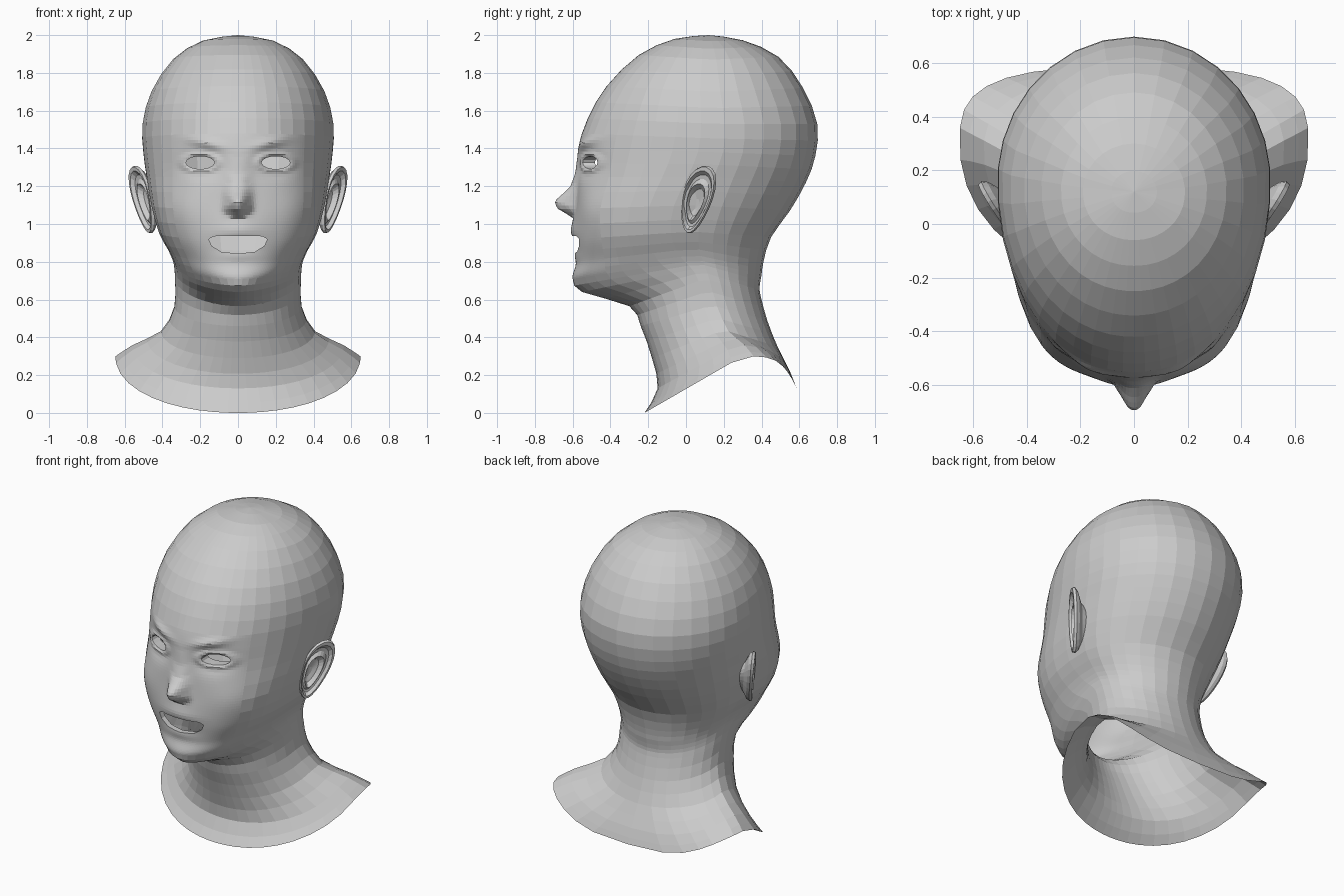
import bpy, bmesh, math
from mathutils import Vector

cube = bpy.data.objects.get("Cube")
if cube:
    bpy.data.objects.remove(cube)

skin = bpy.data.materials.new("plain grey")
skin.use_nodes = True
GREY = (0.6, 0.6, 0.6, 1)
skin.diffuse_color = GREY
skin.node_tree.nodes["Principled BSDF"].inputs["Base Color"].default_value = GREY

# Key rings, crown to collar: front y, z / side x, y, z / back y, z
RINGS = [
    (.12, 2, 0, .12, 2, .12, 2),
    (-.06, 1.98, .19, .12, 1.968, .3, 1.973),
    (-.25, 1.895, .345, .13, 1.87, .49, 1.885),
    (-.42, 1.73, .46, .14, 1.7, .62, 1.72),
    (-.52, 1.56, .507, .16, 1.53, .695, 1.53),
    (-.57, 1.4, .503, .15, 1.38, .685, 1.36),
    (-.575, 1.25, .485, .1, 1.25, .635, 1.22),
    (-.58, 1.08, .46, .05, 1.1, .55, 1.07),
    (-.58, .92, .42, .03, .96, .45, .93),
    (-.58, .8, .37, .04, .87, .41, .8),
    (-.6, .71, .345, .06, .81, .4, .73),
    (-.55, .64, .338, .08, .77, .39, .67),
    (-.3, .565, .335, .1, .71, .395, .62),
    (-.24, .46, .338, .14, .57, .43, .49),
    (-.18, .29, .41, .2, .44, .485, .35),
    (-.15, .13, .56, .27, .36, .55, .22),
    (-.22, 0, .65, .3, .3, .585, .13),
]
SPANS = len(RINGS) - 1

# Nose height above the face, by z
NOSE = [(1.03, 0), (1.06, .05), (1.08, .09), (1.11, .112), (1.135, .102),
        (1.16, .072), (1.2, .035), (1.27, .012), (1.36, 0)]


def bell(d, width):
    return math.exp(-(d / width) ** 2)


def ring_at(v):
    """Smoothly interpolated ring between the key rings."""
    i = min(int(v), SPANS - 1)
    t = v - i
    rows = [RINGS[min(max(i + k, 0), SPANS)] for k in (-1, 0, 1, 2)]
    return [b + t / 2 * (c - a + t * (2 * a - 5 * b + 4 * c - d + t * (3 * (b - c) + d - a)))
            for a, b, c, d in zip(*rows)]


def surface(u, v):
    """Point on the head; u runs around from the front, v from crown to collar."""
    fy, fz, sx, sy, sz, by, bz = ring_at(v)
    t = math.copysign(math.pi * (abs(u) / math.pi) ** 1.3, u)
    c, s = math.cos(t), math.sin(t)
    collar = max(0, v - SPANS + 2) / 2
    if c > 0:
        # Broad cheeks, pointed chin
        power = 2.08 + .6 * bell(fz - 1, .22) - .4 * bell(fz - .63, .11)
        end_y, end_z, droop = fy, fz, 1
    else:
        power, end_y, end_z, droop = 2 + 1.1 * collar, by, bz, 1 + 3 * collar
    k = abs(c) ** (2 / power)
    x = math.copysign(sx * abs(s) ** (2 / power), s)
    return Vector((x, sy + (end_y - sy) * k, sz + (end_z - sz) * k ** droop))


def nose_height(z):
    for (z0, h0), (z1, h1) in zip(NOSE, NOSE[1:]):
        if z0 <= z <= z1:
            return h0 + (h1 - h0) * (z - z0) / (z1 - z0)
    return 0


def relief(x, z):
    """Forward height of the facial features."""
    a = abs(x)
    h = nose_height(z - 5 * min(a, .08) ** 2) * math.exp(-(a / .056) ** 2.4)
    h += .016 * bell(a - .06, .022) * bell(z - 1.085, .03)           # nostril wings
    h -= .035 * bell(a - .19, .1) * bell(z - 1.32, .07)              # eye sockets
    eye = math.hypot((a - .2) / .08, (z - 1.325) / .04)
    h += .014 * bell(eye - 1.1, .35)                                 # eyelids
    h += .018 * bell(a - .17, .09) * bell(z - 1.395 - .2 * a, .027)  # brows
    h += .022 * bell(x, .13) * bell(z - .98, .1)                     # muzzle
    h += .008 * bell(x, .12) * bell(z - .96, .035)                   # upper lip
    h += .008 * bell(x, .1) * bell(z - .83, .03)                     # lower lip
    h += .008 * bell(a - .32, .1) * bell(z - 1.08, .1)               # cheeks
    return h


def cut_opening(bm, outline, depth):
    """Cut a convex opening through the face and turn its edge inward."""
    xs, zs = zip(*outline)
    pad = .1
    faces = []
    for f in bm.faces:
        c = f.calc_center_median()
        if c.y < -.3 and min(xs) - pad < c.x < max(xs) + pad and min(zs) - pad < c.z < max(zs) + pad:
            faces.append(f)
    for (x0, z0), (x1, z1) in zip(outline, outline[1:] + outline[:1]):
        normal = Vector((z1 - z0, 0, x0 - x1)).normalized()
        origin = Vector((x0, 0, z0))
        geom = set(faces)
        for f in faces:
            geom.update(f.edges, f.verts)
        out = bmesh.ops.bisect_plane(bm, geom=list(geom), plane_co=origin, plane_no=normal, dist=1e-5)
        faces = [f for f in out["geom"] if isinstance(f, bmesh.types.BMFace)
                 and (f.calc_center_median() - origin).dot(normal) < 0]
    inside = set(faces)
    rim = [e for f in faces for e in f.edges if any(g not in inside for g in e.link_faces)]
    bmesh.ops.delete(bm, geom=faces, context="FACES")
    wall = bmesh.ops.extrude_edge_only(bm, edges=rim)
    for vert in wall["geom"]:
        if isinstance(vert, bmesh.types.BMVert):
            vert.co.y += depth


def finish(bm, name):
    bmesh.ops.recalc_face_normals(bm, faces=bm.faces)
    mesh = bpy.data.meshes.new(name)
    bm.to_mesh(mesh)
    bm.free()
    mesh.materials.append(skin)
    obj = bpy.data.objects.new(name, mesh)
    bpy.context.collection.objects.link(obj)
    return obj


# Head, neck and collar: a flat grid refined over the face, then wrapped into shape
bm = bmesh.new()
bmesh.ops.create_grid(bm, x_segments=36, y_segments=SPANS * 2, size=1)
for vert in bm.verts:
    vert.co = (vert.co.x * math.pi, (1 - vert.co.y) * SPANS / 2, 0)
face_edges = set()
for f in bm.faces:
    c = f.calc_center_median()
    if abs(c.x) < 1.05 and 4.5 < c.y < 10:
        face_edges.update(f.edges)
bmesh.ops.subdivide_edges(bm, edges=list(face_edges), cuts=4, use_grid_fill=True)
for vert in bm.verts:
    on_front = abs(vert.co.x) < 1.3 and vert.co.y < 11
    vert.co = surface(vert.co.x, vert.co.y)
    if on_front:
        vert.co.y -= relief(vert.co.x, vert.co.z)
bmesh.ops.remove_doubles(bm, verts=bm.verts, dist=1e-4)
bmesh.ops.recalc_face_normals(bm, faces=bm.faces)

# Openings, listed counter-clockwise
mouth = [(-.155, .92), (-.14, .885), (-.09, .853), (0, .843), (.09, .853),
         (.14, .885), (.155, .92), (.13, .935), (0, .937), (-.13, .935)]
cut_opening(bm, mouth, .035)
for side in (-1, 1):
    eye = []
    for i in range(14):
        t = math.tau * i / 14
        eye.append((side * .2 + .076 * math.cos(t), 1.325 + .034 * math.sin(t)))
    cut_opening(bm, eye, .065)
finish(bm, "head_and_neck")

# Ears: concentric loops as (scale, height), from the back root to the inner bowl
LOOPS = [(.45, -.07), (.6, -.04), (.9, -.018), (1, 0), (.97, .016), (.87, .016), (.77, -.004),
         (.66, -.006), (.54, .008), (.4, -.02), (.15, -.028)]
COUNT = 22
centre = Vector((.5, .062, 1.13))
back = Vector((.5, .85, 0)).normalized()
up = Vector((.16, .11, 1))
outward = back.cross(up).normalized()
bm = bmesh.new()
loops = []
for scale, height in LOOPS:
    inset = 1 - scale
    loop = []
    for i in range(COUNT):
        t = math.tau * i / COUNT
        c, s = math.cos(t), math.sin(t)
        p = scale * (.092 * c * (1 + .25 * s) + .025 * s) - .025 * inset
        q = .18 * s * scale - .03 * inset
        loop.append(bm.verts.new(centre + back * p + up * q + outward * height))
    loops.append(loop)
for a, b in zip(loops, loops[1:]):
    for i in range(COUNT):
        j = (i + 1) % COUNT
        bm.faces.new((a[i], a[j], b[j], b[i]))
bm.faces.new(loops[-1])
ears = finish(bm, "ears")
ears.modifiers.new("both_sides", "MIRROR")
